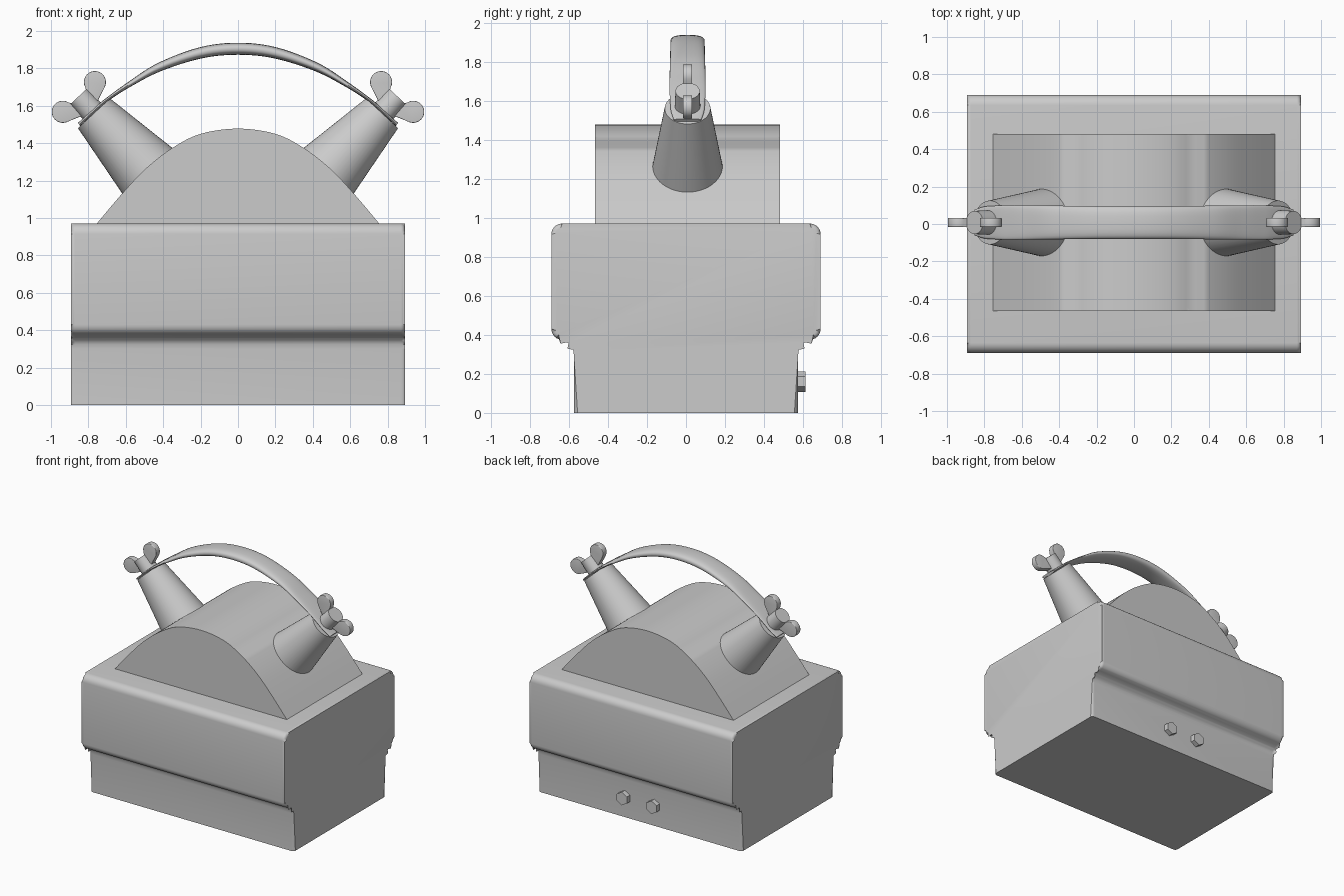
import bpy, bmesh, math
from mathutils import Vector, Matrix

if "Cube" in bpy.data.objects:
    bpy.data.objects.remove(bpy.data.objects["Cube"])

YC = 0.008  # shared centre line of dome, spouts and handle


def finish(name, bm, angle=35):
    bmesh.ops.recalc_face_normals(bm, faces=bm.faces[:])
    me = bpy.data.meshes.new(name)
    bm.to_mesh(me)
    bm.free()
    me.shade_smooth()
    me.set_sharp_from_angle(angle=math.radians(angle))
    ob = bpy.data.objects.new(name, me)
    bpy.context.collection.objects.link(ob)
    return ob


def spline(pts, steps=6):
    """Catmull-Rom curve through tuples of any length."""
    out = []
    for i in range(len(pts) - 1):
        p = [Vector(pts[max(0, min(len(pts) - 1, i + k))]) for k in (-1, 0, 1, 2)]
        for s in range(steps):
            t = s / steps
            out.append(0.5 * (2 * p[1] + (p[2] - p[0]) * t
                       + (2 * p[0] - 5 * p[1] + 4 * p[2] - p[3]) * t * t
                       + (3 * p[1] - p[0] - 3 * p[2] + p[3]) * t ** 3))
    return out + [Vector(pts[-1])]


def prism(name, outline, axis, lo, hi, bevel=0.0, cut_z=None):
    """Extrude an outline along x (axis 0) or y (axis 1), rounding the end rims."""
    bm = bmesh.new()
    put = lambda a, b, d: (d, a, b) if axis == 0 else (a, d, b)
    ends = [[bm.verts.new(put(a, b, d)) for a, b in outline] for d in (lo, hi)]
    n = len(outline)
    for ring in ends:
        bm.faces.new(ring)
    for i in range(n):
        j = (i + 1) % n
        bm.faces.new((ends[0][i], ends[0][j], ends[1][j], ends[1][i]))
    if bevel:
        rims = [e for e in bm.edges if abs(e.verts[0].co[axis] - e.verts[1].co[axis]) < 1e-6]
        bmesh.ops.bevel(bm, geom=rims, offset=bevel, segments=4, profile=0.5, affect='EDGES')
    if cut_z is not None:
        geom = bm.verts[:] + bm.edges[:] + bm.faces[:]
        bmesh.ops.bisect_plane(bm, geom=geom, plane_co=(0, 0, cut_z),
                               plane_no=(0, 0, 1), clear_inner=True)
        bmesh.ops.holes_fill(bm, edges=[e for e in bm.edges if e.is_boundary])
    return finish(name, bm)


def arc(cx, cz, r, a0, a1, n):
    return [(cx + r * math.cos(math.radians(a0 + (a1 - a0) * i / n)),
             cz + r * math.sin(math.radians(a0 + (a1 - a0) * i / n))) for i in range(n + 1)]


def cone(name, start, direction, length, r1, r2, sides=48, angle=35):
    d = Vector(direction).normalized()
    bm = bmesh.new()
    m = Matrix.Translation(Vector(start) + d * length / 2) @ d.to_track_quat('Z', 'Y').to_matrix().to_4x4()
    bmesh.ops.create_cone(bm, cap_ends=True, segments=sides, radius1=r1, radius2=r2,
                          depth=length, matrix=m)
    return finish(name, bm, angle)


# Main body: wide box stepping in to a narrower foot
half = ([(0.575, -0.06)] + [tuple(p) for p in spline([(0.575, 0.30), (0.583, 0.338), (0.61, 0.362)], 3)]
        + [(0.635, 0.375)] + arc(0.635, 0.43, 0.055, -60, 0, 5) + arc(0.635, 0.915, 0.055, 0, 90, 8))
prism("body", half + [(-y, z) for y, z in reversed(half)], 0, -0.893, 0.893, 0.022, 0.0)

# Arched dome on top
side = spline([(0.81, 0.90), (0.755, 0.97), (0.62, 1.13), (0.49, 1.267),
               (0.35, 1.375), (0.2, 1.45), (0, 1.478), (-0.2, 1.45)])[:-6]
dome = [tuple(p) for p in side]
prism("dome", dome + [(-x, z) for x, z in reversed(dome[:-1])], 1, YC - 0.474, YC + 0.474, 0.025)

for sx, label in ((-1, "left"), (1, "right")):
    # Angled tapering spout
    top = Vector((sx * 0.77, YC, 1.56))
    out = Vector((sx * 0.68, 0, 0.734)).normalized()
    cone(label + "_spout", top - out * 0.55, out, 0.55, 0.201, 0.117)
    # Wing nut hub
    cone(label + "_nut_hub", top, out, 0.122, 0.066, 0.062, 32)
    # Wing nut ears: teardrops in the u (across) / w (outward) plane
    u = Vector((-sx * out.z, 0, abs(out.x)))
    for su, ear in ((-1, "lower"), (1, "upper")):
        tear = arc(0.117, 0.119, 0.059, -75, 165, 20) + [(0.04, 0.085), (0.0, 0.07), (0.0, 0.03), (0.06, 0.035)]
        pts = [top + u * (a * su) + out * b for a, b in tear]
        prism(f"{label}_nut_{ear}_ear", [(p.x, p.z) for p in pts], 1, YC - 0.024, YC + 0.024, 0.005)

# Handle strap: x, z, thickness, half width
right = [(0, 1.905, 0.064, 0.088), (0.2, 1.883, 0.06, 0.088), (0.42, 1.807, 0.046, 0.09),
         (0.58, 1.715, 0.028, 0.092), (0.68, 1.648, 0.02, 0.092), (0.735, 1.605, 0.02, 0.09),
         (0.80, 1.546, 0.02, 0.085), (0.85, 1.50, 0.02, 0.07)]
path = spline([(-x, z, t, w) for x, z, t, w in reversed(right[1:])] + right)
bm = bmesh.new()
rings = []
for i, (x, z, t, w) in enumerate(path):
    a, b = path[max(i - 1, 0)], path[min(i + 1, len(path) - 1)]
    tan = Vector((b[0] - a[0], 0, b[1] - a[1])).normalized()
    nor = Vector((-tan.z, 0, tan.x))
    ring = []
    for k in range(24):
        c, s = math.cos(k * math.tau / 24), math.sin(k * math.tau / 24)
        cy = math.copysign(abs(c) ** 0.7, c) * w
        cn = math.copysign(abs(s) ** 0.8, s) * t / 2
        ring.append(bm.verts.new(Vector((x, YC + cy, z)) + nor * cn))
    rings.append(ring)
for r0, r1 in zip(rings, rings[1:]):
    for k in range(24):
        j = (k + 1) % 24
        bm.faces.new((r0[k], r0[j], r1[j], r1[k]))
bm.faces.new(rings[0])
bm.faces.new(rings[-1])
finish("handle_strap", bm, 50)

# Two hexagonal bolts on the back of the foot
for i, x in enumerate((-0.125, 0.135)):
    cone(f"back_bolt_{i + 1}", (x, 0.55, 0.16), (0, 1, 0), 0.063, 0.052, 0.052, 6, 30)
